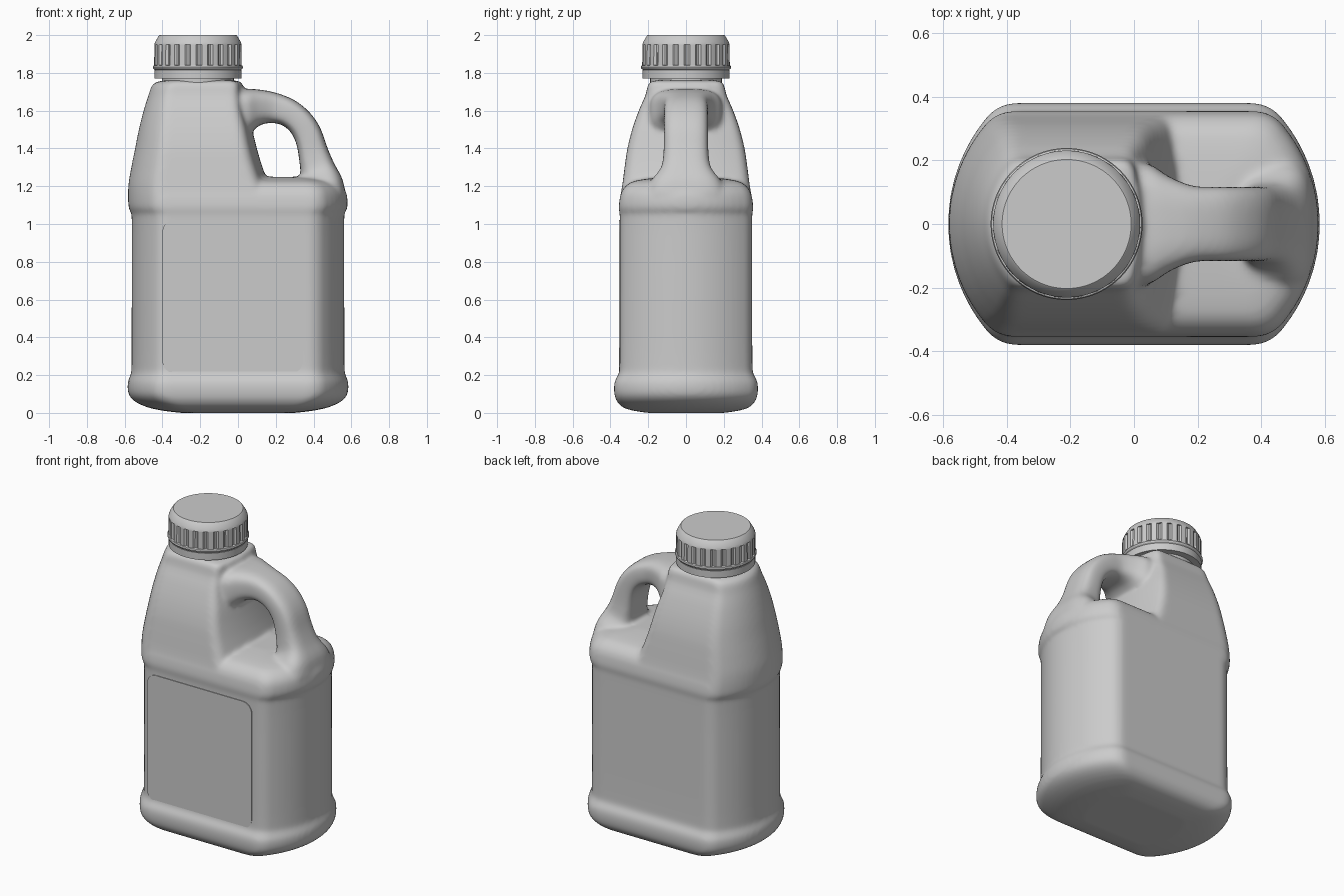
import bpy, bmesh
from math import sin, cos, pi, sqrt, atan2, copysign
from mathutils import Vector

if "Cube" in bpy.data.objects:
    bpy.data.objects.remove(bpy.data.objects["Cube"])

grey = bpy.data.materials.new("plain grey plastic")
grey.use_nodes = True
grey.diffuse_color = (0.6, 0.6, 0.6, 1)
grey.node_tree.nodes["Principled BSDF"].inputs["Base Color"].default_value = (0.6, 0.6, 0.6, 1)


def resample(rows, steps=4):
    """Smooth in-between rows through the given key rows."""
    out = []
    for i in range(len(rows) - 1):
        a, b, c, d = (Vector(rows[min(max(i + k, 0), len(rows) - 1)]) for k in (-1, 0, 1, 2))
        for s in range(steps):
            t = s / steps
            out.append(b + 0.5 * t * (c - a + t * (2 * a - 5 * b + 4 * c - d + t * (3 * (b - c) + d - a))))
    return out + [Vector(rows[-1])]


def loft(bm, rings):
    """Closed skin over a list of equal point rings."""
    loops = [[bm.verts.new(p) for p in ring] for ring in rings]
    n = len(loops[0])
    faces = [bm.faces.new(loops[0][::-1]), bm.faces.new(loops[-1])]
    for a, b in zip(loops, loops[1:]):
        for i in range(n):
            j = (i + 1) % n
            faces.append(bm.faces.new((a[i], a[j], b[j], b[i])))
    bmesh.ops.recalc_face_normals(bm, faces=faces)


def finish(bm, name):
    mesh = bpy.data.meshes.new(name)
    bm.to_mesh(mesh)
    bm.free()
    mesh.materials.append(grey)
    ob = bpy.data.objects.new(name, mesh)
    bpy.context.collection.objects.link(ob)
    return ob


def shade(ob, angle):
    bpy.ops.object.select_all(action='DESELECT')
    ob.select_set(True)
    bpy.context.view_layer.objects.active = ob
    bpy.ops.object.shade_smooth_by_angle(angle=angle)


def end_curve(x, hy, bow, corner):
    """Quarter outline: bowed end, corner fillet, then the flat side."""
    big, r = hy * bow, hy * corner
    cx = x - big
    fx = cx + sqrt((big - r) ** 2 - (hy - r) ** 2)
    a = atan2(hy - r, fx - cx)
    pts = [(cx + big * cos(a * k / 8), big * sin(a * k / 8)) for k in range(8)]
    for k in range(8):
        t = a + (pi / 2 - a) * k / 7
        pts.append((fx + r * cos(t), hy - r + r * sin(t)))
    return pts


def section(z, left, right, hy, bow=1.38, corner=0.32):
    r = end_curve(right, hy, bow, corner)
    l = [(-x, y) for x, y in end_curve(left, hy, 1.38, 0.32)]
    half = r + l[::-1]
    return [(x, y, z) for x, y in half + [(x, -y) for x, y in half[-2:0:-1]]]


# Lower body: height, half length, half depth
lower = [(0, .30, .20), (.012, .40, .28), (.03, .48, .335), (.06, .545, .365),
         (.1, .58, .379), (.16, .584, .379), (.2, .57, .36), (.24, .564, .352),
         (.6, .563, .35), (1.04, .563, .35), (1.07, .573, .355), (1.1, .581, .355),
         (1.16, .575, .345), (1.2, .55, .32), (1.225, .51, .28), (1.24, .44, .2), (1.25, .3, .1)]
# Tapered tower: height, left reach, handle-side reach, half depth
tower = [(1.06, .567, .25, .345), (1.1, .581, .24, .354), (1.2, .581, .17, .338),
         (1.3, .565, .13, .325), (1.4, .545, .1, .31), (1.5, .525, .075, .285),
         (1.6, .5, .045, .25), (1.68, .475, .03, .215), (1.73, .457, .026, .203),
         (1.752, .43, .015, .19), (1.762, .38, -.03, .15)]
# Handle: outer x, z, inner x, z, half width
grip = [(-.05, 1.70, -.05, 1.45, .2), (.04, 1.715, .05, 1.47, .19), (.11, 1.712, .11, 1.52, .15),
        (.2, 1.695, .17, 1.535, .12), (.3, 1.655, .23, 1.525, .117), (.38, 1.59, .28, 1.485, .117),
        (.435, 1.51, .31, 1.42, .117), (.475, 1.4, .325, 1.33, .12), (.51, 1.32, .33, 1.25, .135),
        (.552, 1.24, .3, 1.19, .19), (.57, 1.16, .28, 1.1, .22)]


def grip_ring(ox, oz, ix, iz, w, n=32):
    mid, arm = Vector((ox + ix, 0, oz + iz)) / 2, Vector((ox - ix, 0, oz - iz)) / 2
    ring = []
    for k in range(n):
        c, s = cos(2 * pi * k / n), sin(2 * pi * k / n)
        p = mid + arm * copysign(abs(c) ** 0.6, c)
        p.y = w * copysign(abs(s) ** 0.6, s)
        ring.append(p)
    return ring


# The three volumes melt into one moulded bottle
bm = bmesh.new()
loft(bm, [section(z, hx, hx, hy) for z, hx, hy in resample(lower)])
loft(bm, [section(z, l, r, hy, 3, 0.2) for z, l, r, hy in resample(tower)])
loft(bm, [grip_ring(*row) for row in resample(grip)])
bottle = finish(bm, "bottle_body")
melt = bottle.modifiers.new("melt", 'REMESH')
melt.mode = 'VOXEL'
melt.voxel_size = 0.012
melt.use_smooth_shade = True
soft = bottle.modifiers.new("soften", 'SMOOTH')
soft.factor = 0.5
soft.iterations = 10
for p in bottle.data.polygons:
    p.use_smooth = True


def lathe(name, profile, n, cx=-0.212, groove=0.01):
    """Turned part; rows flagged 1 are notched all round."""
    bm = bmesh.new()
    rings = []
    for r, z, notched in profile:
        ring = []
        for k in range(n):
            q = r - groove if notched and k % 6 < 2 else r
            ring.append((cx + q * cos(2 * pi * k / n), q * sin(2 * pi * k / n), z))
        rings.append(ring)
    loft(bm, rings)
    ob = finish(bm, name)
    shade(ob, 0.5)
    return ob


# Neck and ribbed screw cap
lathe("neck", [(.19, 1.72, 0), (.19, 1.8, 0)], 48)
lathe("cap_band", [(.2, 1.77, 0), (.231, 1.77, 0), (.231, 1.815, 0), (.2, 1.815, 0)], 72)
lathe("cap", [(.22, 1.81, 0), (.236, 1.822, 0), (.239, 1.83, 0), (.236, 1.838, 0), (.232, 1.84, 0),
              (.232, 1.841, 1), (.231, 1.95, 1), (.231, 1.951, 0), (.226, 1.965, 0),
              (.207, 1.997, 0), (.203, 2.0, 0)], 144)

# Raised label panel on the front
bm = bmesh.new()
x0, x1, z0, z1, r = -.4, .345, .21, 1.022, .065
outline = []
for i, (cx, cz) in enumerate(((x1 - r, z1 - r), (x0 + r, z1 - r), (x0 + r, z0 + r), (x1 - r, z0 + r))):
    for k in range(9):
        t = pi / 2 * (i + k / 8)
        outline.append((cx + r * cos(t), cz + r * sin(t)))
loft(bm, [[(x, y, z) for x, z in outline] for y in (-.346, -.3545)])
finish(bm, "label_panel")
